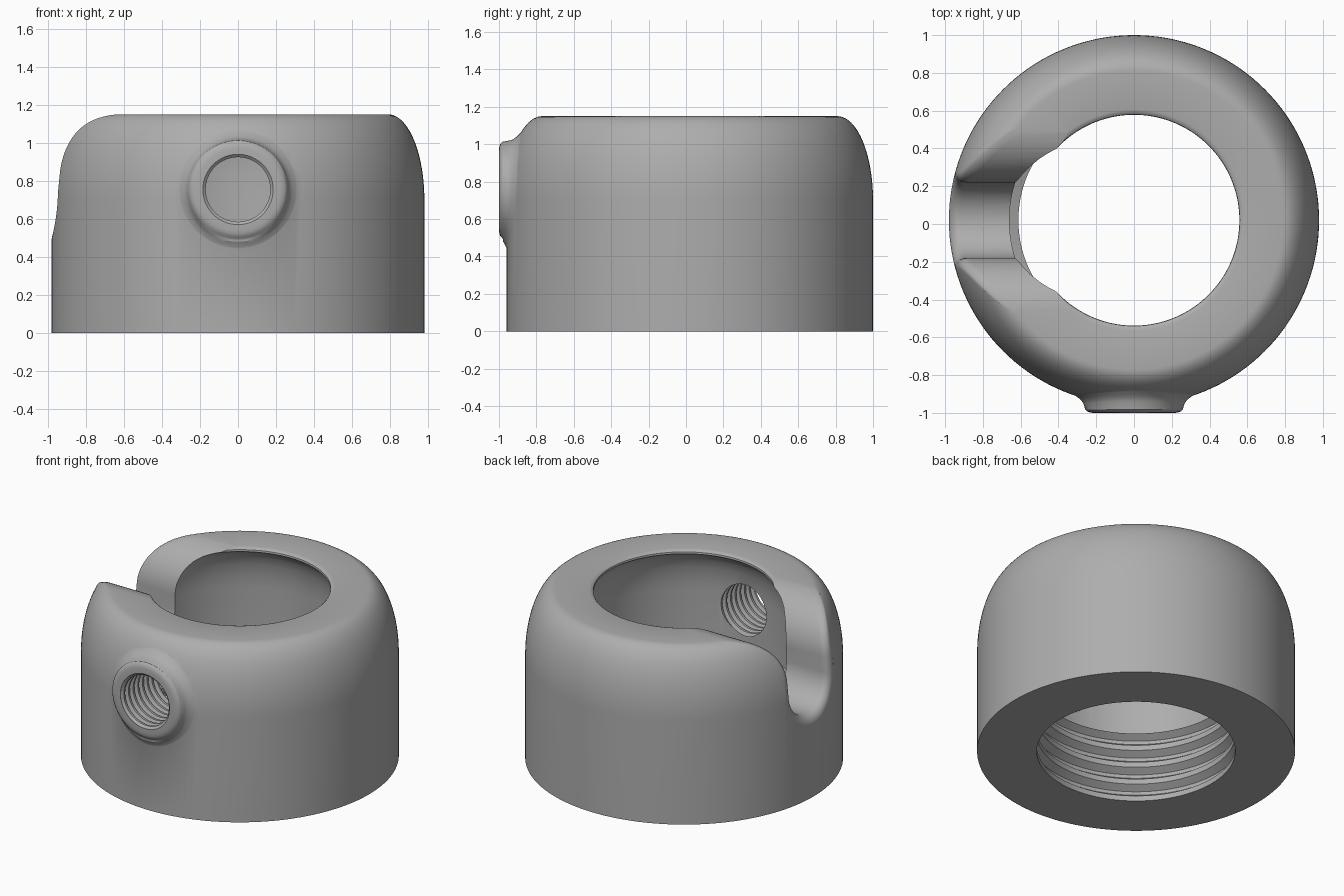
import bpy, bmesh
from math import sin, cos, pi, sqrt

if "Cube" in bpy.data.objects:
    bpy.data.objects.remove(bpy.data.objects["Cube"])

CY = 0.02        # centre of the collar in y
HEIGHT = 1.15
BOSS_Z = 0.755   # height of the side screw hole
SLOT_Z = 0.75    # centre of the slot's round bottom
SEGS = 144

grey = bpy.data.materials.new("grey metal")
grey.use_nodes = True
grey.diffuse_color = (0.42, 0.42, 0.42, 1)
grey.node_tree.nodes["Principled BSDF"].inputs["Base Color"].default_value = grey.diffuse_color


def loft(name, rings, cyclic=False):
    """Bridge equal rings of points; cap the ends unless the loft is cyclic."""
    bm = bmesh.new()
    rows = [[bm.verts.new(p) for p in ring] for ring in rings]
    n = len(rows[0])
    pairs = list(zip(rows, rows[1:]))
    if cyclic:
        pairs.append((rows[-1], rows[0]))
    else:
        bm.faces.new(rows[0])
        bm.faces.new(rows[-1])
    for a, b in pairs:
        for i in range(n):
            j = (i + 1) % n
            bm.faces.new((a[i], a[j], b[j], b[i]))
    bmesh.ops.recalc_face_normals(bm, faces=bm.faces)
    mesh = bpy.data.meshes.new(name)
    bm.to_mesh(mesh)
    bm.free()
    obj = bpy.data.objects.new(name, mesh)
    bpy.context.collection.objects.link(obj)
    mesh.materials.append(grey)
    return obj


def circle(r, n):
    return [(r * cos(2 * pi * i / n), r * sin(2 * pi * i / n)) for i in range(n)]


def combine(target, tool, operation):
    """Apply a boolean and discard the tool."""
    mod = target.modifiers.new(operation, 'BOOLEAN')
    mod.operation, mod.solver, mod.object = operation, 'EXACT', tool
    bpy.context.view_layer.objects.active = target
    bpy.ops.object.modifier_apply(modifier=mod.name)
    bpy.data.objects.remove(tool)
    bpy.context.view_layer.update()


def outer_radius(z):
    """Straight wall with an elliptical shoulder."""
    t = min(max((z - 0.7) / (HEIGHT - 0.7), 0), 1)
    return 0.79 + 0.19 * sqrt(1 - t * t)


def surface_depth(across, z):
    return sqrt(max(outer_radius(z) ** 2 - across ** 2, 0.01))


def thread(start, pitch, turns, minor, major):
    """Radius and position pairs of a grooved bore."""
    pts = []
    for k in range(turns):
        s = start + k * pitch
        pts += [(minor, s), (minor, s + 0.3 * pitch),
                (major, s + 0.55 * pitch), (major, s + 0.75 * pitch)]
    return pts


# Collar: outer wall, shoulder, rim, domed chamber and threaded bore
shoulder = [(0.79 + 0.19 * cos(a), 0.7 + 0.45 * sin(a))
            for a in [pi / 2 * i / 20 for i in range(21)]]
inside = [(0.585, 1.15), (0.57, 1.146), (0.56, 1.137), (0.558, 1.125), (0.575, 1.115),
          (0.597, 1.095), (0.62, 1.06), (0.64, 1.0), (0.655, 0.92), (0.66, 0.84), (0.66, 0.5)]
bore = thread(0.0, 0.12, 4, 0.612, 0.655) + [(0.612, 0.48)]
profile = [(0.98, 0)] + shoulder + inside + bore[::-1]
collar = loft("collar", [[(x, y + CY, z) for x, y in circle(r, SEGS)] for r, z in profile], True)

# Boss around the screw hole, its foot following the curved wall
rings = [[(x, -0.75, BOSS_Z + z) for x, z in circle(0.3, 72)]]
for r, lift in [(0.325, -0.006), (0.305, 0.002), (0.288, 0.010), (0.275, 0.020), (0.266, 0.034)]:
    rings.append([(x, max(CY - surface_depth(x, BOSS_Z + z) - lift, -0.978), BOSS_Z + z)
                  for x, z in circle(r, 72)])
for r, y in [(0.258, -0.982), (0.248, -0.992), (0.232, -0.998), (0.215, -1.0)]:
    rings.append([(x, y, BOSS_Z + z) for x, z in circle(r, 72)])
combine(collar, loft("boss", rings), 'UNION')

# Threaded screw hole through the boss
hole = [(0.185, -1.05), (0.185, -0.998)] + thread(-0.985, 0.05, 8, 0.17, 0.195) + [(0.17, -0.55)]
combine(collar, loft("screw_hole", [[(x, y, BOSS_Z + z) for x, z in circle(r, 64)]
                                    for r, y in hole]), 'DIFFERENCE')

# Slot section: round bottom, straight sides, flared top
# entries are y, z, outward normal y and z, and fillet strength
WIDTH, FLARE, FLARE_Z = 0.2, 0.302, 0.85
half = [(WIDTH * sin(a), SLOT_Z - WIDTH * cos(a), sin(a), -cos(a), 1)
        for a in [pi / 2 * i / 14 for i in range(15)]]
for i in range(17):
    a = pi / 2 * i / 16
    half.append((WIDTH + FLARE * (1 - cos(a)), FLARE_Z + FLARE * sin(a),
                 cos(a), -sin(a), 1 - i / 16))
half.append((WIDTH + FLARE, 1.4, 0, 0, 0))
section = half + [(-y, z, -ny, nz, s) for y, z, ny, nz, s in half[:0:-1]]

# Slot cutter: the section widens to a fillet where it meets the wall
FILLET = 0.06


def slot_ring(widen, depth=None, x=None):
    ring = []
    for y, z, ny, nz, s in section:
        y, z = y + ny * widen * s, z + nz * widen * s
        ring.append((x if x is not None else depth - surface_depth(y, z), y + CY, z))
    return ring


rings = [slot_ring(0, x=-0.2)]
for i in range(9):
    a = pi / 2 * i / 8
    rings.append(slot_ring(FILLET * (1 - cos(a)), depth=FILLET * (1 - sin(a))))
rings.append(slot_ring(FILLET, x=-1.2))
combine(collar, loft("slot", rings), 'DIFFERENCE')

# Smooth shading with crisp edges
collar.select_set(True)
bpy.context.view_layer.objects.active = collar
bpy.ops.object.shade_smooth_by_angle(angle=pi / 6)
